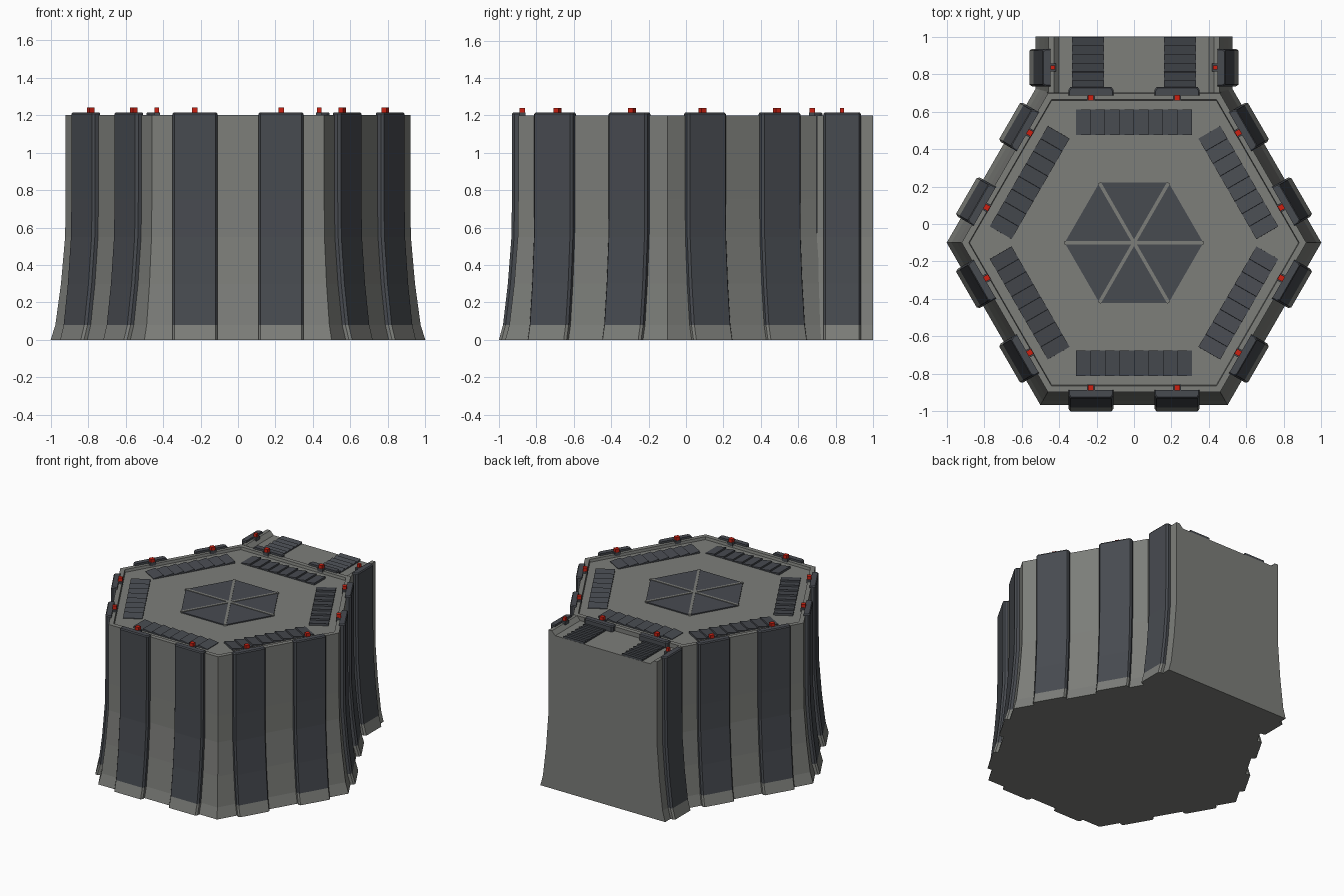
import bpy, bmesh, math
from mathutils import Matrix, Vector

if "Cube" in bpy.data.objects:
    bpy.data.objects.remove(bpy.data.objects["Cube"])

def material(name, rgb):
    m = bpy.data.materials.new(name)
    m.diffuse_color = (*rgb, 1)
    m.use_nodes = True
    m.node_tree.nodes["Principled BSDF"].inputs["Base Color"].default_value = m.diffuse_color
    return m

GREY = material("concrete grey", (0.205, 0.21, 0.195))
DARK = material("dark slate", (0.064, 0.070, 0.081))
RED = material("signal red", (0.60, 0.015, 0.006))

CY = -0.10                      # hexagon centre in y
C30 = math.cos(math.pi / 6)
ROOF, FLOOR = 1.18, 1.17        # main roof and annex floor heights
PROFILE = [(1.0, 0), (0.975, 0.08), (0.945, 0.30), (0.923, 0.55), (0.92, 0.75), (0.92, 1.2)]
SHIFT = 0.341                   # annex wall is this much nearer its axis

def make(name, rings, mats, cap_last=True, frame=None, rule=None):
    """Skin a stack of closed rings and cap both ends."""
    bm = bmesh.new()
    vs = [[bm.verts.new(p) for p in ring] for ring in rings]
    n = len(vs[0])
    for a, b in zip(vs, vs[1:]):
        for i in range(n):
            j = (i + 1) % n
            bm.faces.new((a[i], a[j], b[j], b[i]))
    bm.faces.new(vs[0][::-1])
    bm.faces.new(vs[-1])
    if frame:
        bm.transform(frame)
    bmesh.ops.recalc_face_normals(bm, faces=bm.faces)
    if rule:
        for f in bm.faces:
            f.material_index = rule(f.calc_center_median())
    me = bpy.data.meshes.new(name)
    bm.to_mesh(me)
    bm.free()
    for m in mats:
        me.materials.append(m)
    ob = bpy.data.objects.new(name, me)
    bpy.context.collection.objects.link(ob)
    return ob

def box(name, mat, x0, x1, y0, y1, z0, z1, frame=None):
    ring = lambda z: [(x0, y0, z), (x1, y0, z), (x1, y1, z), (x0, y1, z)]
    return make(name, [ring(z0), ring(z1)], [mat], frame=frame)

def side_frame(angle, y=CY):
    """Local x runs along the wall, local y points out of it."""
    return Matrix.Translation((0, y, 0)) @ Matrix.Rotation(angle - math.pi / 2, 4, 'Z')

def hexagon(r, z):
    return [(r * math.cos(k * math.pi / 3), CY + r * math.sin(k * math.pi / 3), z) for k in range(6)]

def louvre(name, length, width, z, n, frame):
    """Sawtooth strip: teeth step along local x, width along local y."""
    pts = [(-length / 2, z - 0.01)]
    for i in range(n):
        u0 = -length / 2 + length * i / n
        pts += [(u0 + 0.0005, z + 0.004), (u0 + length / n - 0.0005, z + 0.016)]
    pts.append((length / 2, z - 0.01))
    rings = [[(u, s * width / 2, h) for u, h in pts] for s in (-1, 1)]
    return make(name, rings, [DARK], frame=frame)

def pillar(name, u, half, shift, frame):
    """Flared buttress with grey foot, dark shaft and a red lamp on top."""
    levels = [(r * C30 - shift, z) for r, z in PROFILE[:-1]]
    top = PROFILE[-1][0] * C30 - shift
    levels += [(top, 1.207), (top - 0.006, 1.215)]
    inner = 0.787 - shift
    rings = []
    for a, z in levels:
        e = 0.006 if z > 1.21 else 0
        rings.append([(u - half + e, inner, z), (u - half + e, a + 0.02, z),
                      (u - half + 0.01 + e, a + 0.034, z), (u + half - 0.01 - e, a + 0.034, z),
                      (u + half - e, a + 0.02, z), (u + half - e, inner, z)])
    make(name, rings, [GREY, DARK], frame=frame,
         rule=lambda c: 0 if c.z < 0.079 else 1)
    y = 0.775 - shift
    box(name + "_lamp_base", DARK, u - 0.022, u + 0.022, y - 0.017, y + 0.02, 1.19, 1.215, frame)
    d = 0.015 if shift == 0 else 0.011
    box(name + "_lamp", RED, u - d, u + d, y - d, y + d, 1.21, 1.24, frame)

# main hexagonal body with a low parapet
make("main_body", [hexagon(r, z) for r, z in PROFILE] + [hexagon(0.882, 1.2), hexagon(0.878, ROOF)], [GREY])

# buttresses and roof vents on every side
for k in range(6):
    f = side_frame(math.pi / 6 + k * math.pi / 3)
    for s in (-1, 1):
        pillar("buttress", s * 0.23, 0.12, 0, f)
    louvre("roof_vent", 0.62, 0.135, ROOF, 8, f @ Matrix.Translation((0, 0.643, 0)))

# central skylight: flat dark hexagon with crossing ribs
make("skylight", [hexagon(0.37, ROOF - 0.01), hexagon(0.37, ROOF + 0.008)], [DARK])
for k in range(3):
    box("skylight_rib", GREY, -0.37, 0.37, -0.009, 0.009, ROOF - 0.01, ROOF + 0.012,
        Matrix.Translation((0, CY, 0)) @ Matrix.Rotation(k * math.pi / 3, 4, 'Z'))

# rear annex: one cross-section pulled along y
right = [(r * C30 - SHIFT, z) for r, z in PROFILE] + [(0.428, 1.2), (0.40, FLOOR)]
section = right + [(-x, z) for x, z in reversed(right)]
make("rear_annex", [[(x, y, z) for x, z in section] for y in (0.70, 1.0)], [GREY])

# annex buttresses and floor vents, mirrored
for s in (-1, 1):
    f = side_frame(0 if s > 0 else math.pi, 0.835)
    pillar("annex_buttress", 0, 0.1, SHIFT, f)
    louvre("annex_vent", 0.28, 0.17, FLOOR, 6,
           Matrix.Translation((s * 0.245, 0.859, 0)) @ Matrix.Rotation(math.pi / 2, 4, 'Z'))
